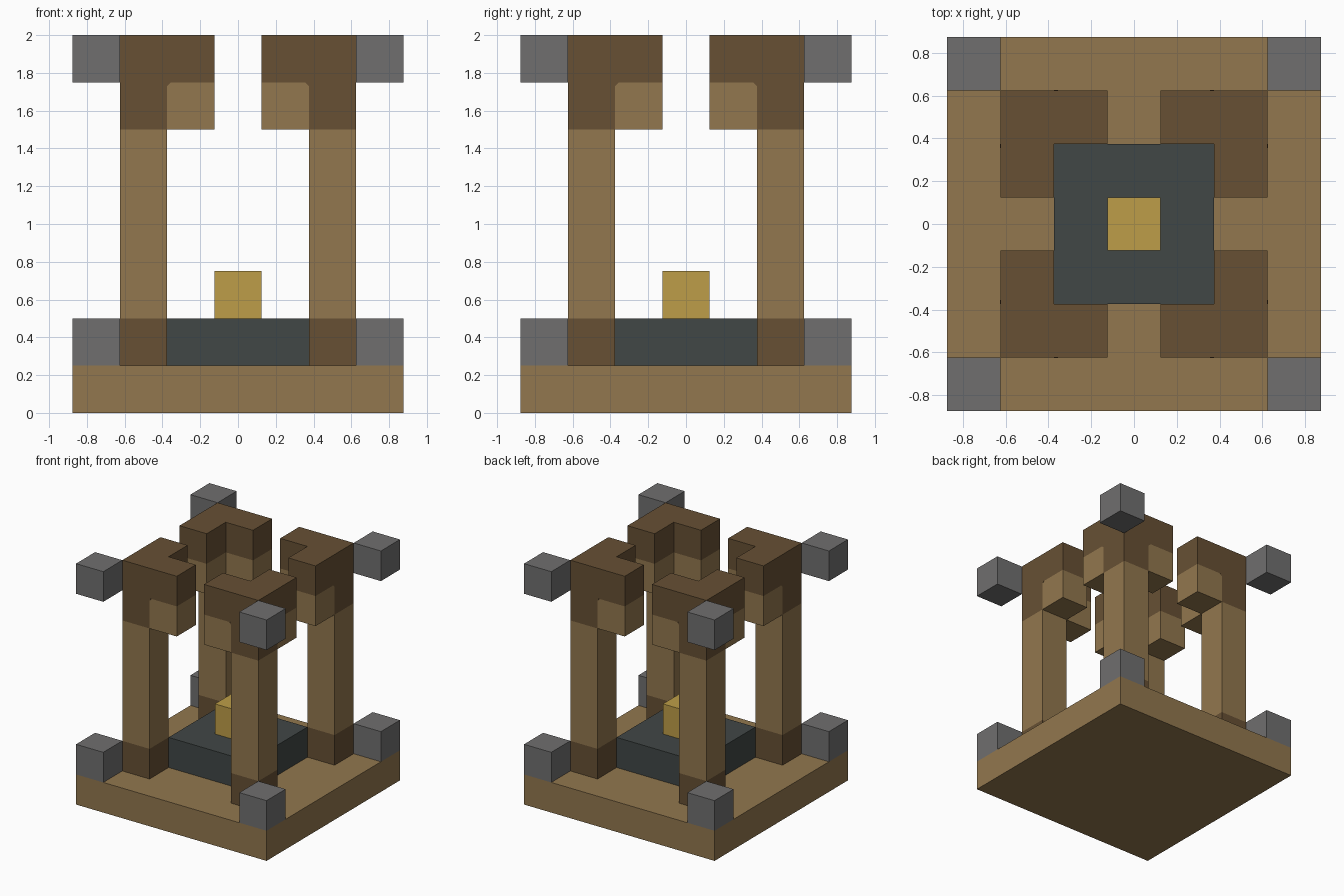
import bpy
import bmesh
from mathutils import Vector

cube = bpy.data.objects.get("Cube")
if cube:
    bpy.data.objects.remove(cube, do_unlink=True)

U = 0.25  # one building block


def material(name, rgb):
    linear = [((c / 255 + 0.055) / 1.055) ** 2.4 for c in rgb]
    mat = bpy.data.materials.new(name)
    mat.use_nodes = True
    mat.diffuse_color = (*linear, 1)
    mat.node_tree.nodes["Principled BSDF"].inputs["Base Color"].default_value = (*linear, 1)
    return mat


light_wood = material("light wood", (146, 119, 78))
dark_wood = material("dark wood", (103, 80, 52))
stone = material("grey stone", (112, 111, 111))
slate = material("dark slate", (65, 71, 70))
gold = material("gold", (190, 158, 72))


def prism(name, outline, offset, mat):
    """Extrude a flat 3D outline along an offset."""
    bm = bmesh.new()
    face = bm.faces.new([bm.verts.new(p) for p in outline])
    result = bmesh.ops.extrude_face_region(bm, geom=[face])
    verts = [g for g in result["geom"] if isinstance(g, bmesh.types.BMVert)]
    bmesh.ops.translate(bm, verts=verts, vec=Vector(offset))
    if face.is_valid and all(len(e.link_faces) > 2 for e in face.edges):
        bm.faces.remove(face)
    bmesh.ops.recalc_face_normals(bm, faces=bm.faces)
    mesh = bpy.data.meshes.new(name)
    bm.to_mesh(mesh)
    bm.free()
    mesh.materials.append(mat)
    obj = bpy.data.objects.new(name, mesh)
    bpy.context.collection.objects.link(obj)
    return obj


def box(name, x, y, z0, z1, width, mat):
    """Square block centred on x, y."""
    h = width / 2
    outline = [(x - h, y - h, z0), (x + h, y - h, z0), (x + h, y + h, z0), (x - h, y + h, z0)]
    return prism(name, outline, (0, 0, z1 - z0), mat)


# Base, plinth and centre block
box("base", 0, 0, 0, U, 7 * U, light_wood)
box("plinth", 0, 0, U, 2 * U, 3 * U, slate)
box("centre_block", 0, 0, 2 * U, 3 * U, U, gold)

IN, MID, OUT = U / 2, 1.5 * U, 2.5 * U
FILLET = 0.02

for sy, end in ((-1, "front"), (1, "back")):
    for sx, side in ((-1, "right"), (1, "left")):
        tag = end + "_" + side
        x, y = sx * 2 * U, sy * 2 * U

        # Corner stones, low and high
        box(tag + "_lower_stone", sx * 3 * U, sy * 3 * U, U, 2 * U, U, stone)
        box(tag + "_upper_stone", sx * 3 * U, sy * 3 * U, 7 * U, 8 * U, U, stone)

        # Post: dark foot, light shaft, dark head
        box(tag + "_post_foot", x, y, U, 2 * U, U, dark_wood)
        box(tag + "_post_shaft", x, y, 2 * U, 6 * U, U, light_wood)
        box(tag + "_post_head", x, y, 6 * U, 7 * U, U, dark_wood)

        # L-shaped cap with a light block under each arm
        ell = [(IN, OUT), (OUT, OUT), (OUT, IN), (MID, IN), (MID, MID), (IN, MID)]
        prism(tag + "_cap", [(sx * a, sy * b, 7 * U) for a, b in ell], (0, 0, U), dark_wood)
        box(tag + "_arm_block_x", sx * U, y, 6 * U, 7 * U, U, light_wood)
        box(tag + "_arm_block_y", x, sy * U, 6 * U, 7 * U, U, light_wood)

        # Small painted corners where arms meet the post
        tri = [(MID, 7 * U), (MID - FILLET, 7 * U), (MID, 7 * U - FILLET)]
        prism(tag + "_corner_x", [(sx * a, sy * OUT, z) for a, z in tri],
              (0, sy * 0.001, 0), dark_wood)
        prism(tag + "_corner_y", [(sx * OUT, sy * a, z) for a, z in tri],
              (sx * 0.001, 0, 0), dark_wood)
